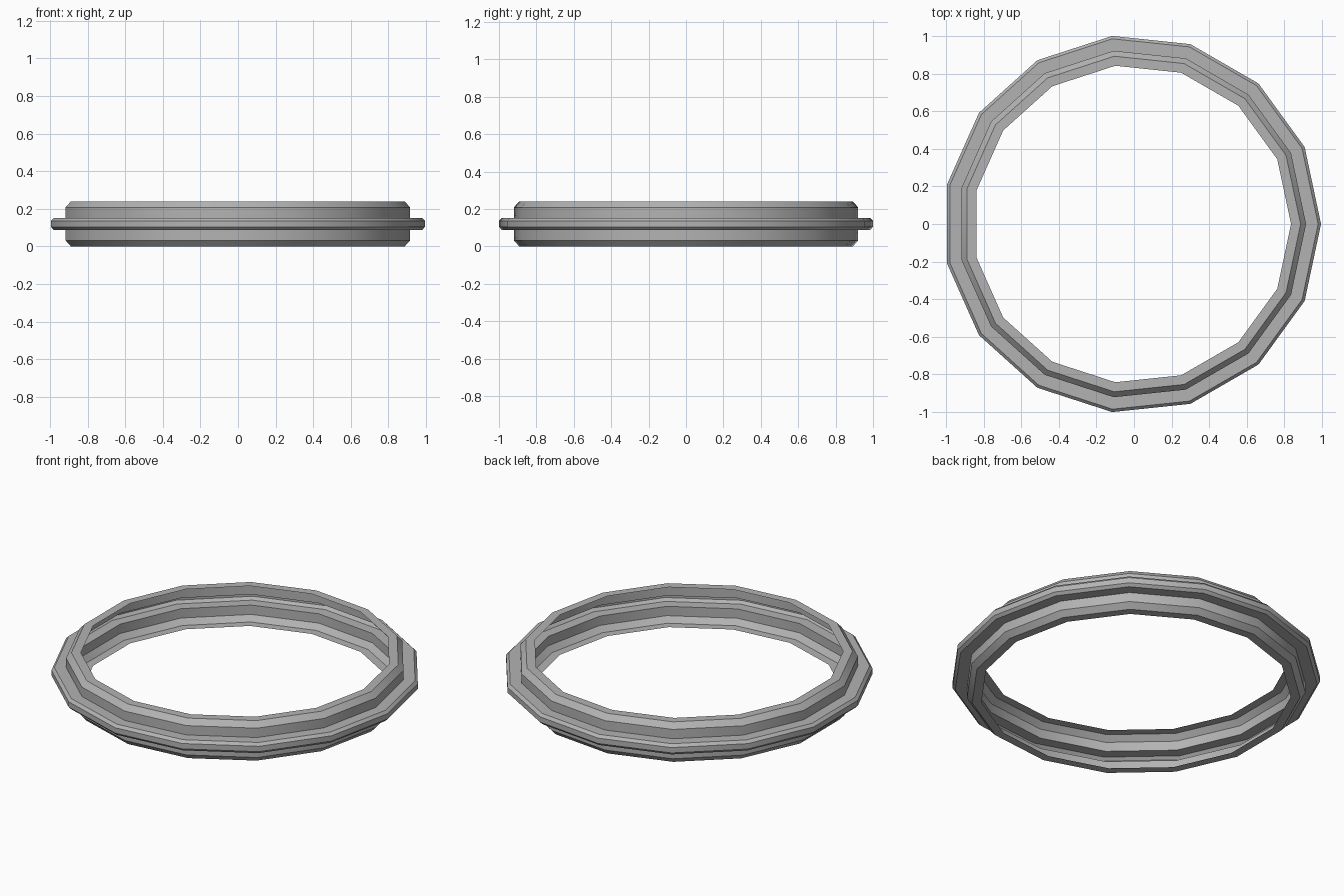
import bpy
import bmesh
from math import cos, sin, tau, radians

cube = bpy.data.objects.get("Cube")
if cube:
    bpy.data.objects.remove(cube, do_unlink=True)

SIDES = 15
HEIGHT = 0.24
CENTRE_X = -0.011

# Lower half of the open channel section: (radius, height)
lower = [(0.846, 0), (0.897, 0), (0.926, 0.032), (0.926, 0.088),
         (0.99, 0.088), (1.0055, 0.104)]
profile = lower + [(r, HEIGHT - z) for r, z in reversed(lower)]

grey = bpy.data.materials.new("mid grey")
grey.use_nodes = True
colour = (0.45, 0.45, 0.45, 1)
grey.diffuse_color = colour
grey.node_tree.nodes["Principled BSDF"].inputs["Base Color"].default_value = colour

# Sweep the section around the ring, leaving the inner side open
bm = bmesh.new()
rings = []
for r, z in profile:
    rings.append([bm.verts.new((CENTRE_X + r * cos(tau * i / SIDES),
                                r * sin(tau * i / SIDES), z))
                  for i in range(SIDES)])
for a, b in zip(rings, rings[1:]):
    for i in range(SIDES):
        j = (i + 1) % SIDES
        bm.faces.new((a[i], a[j], b[j], b[i]))

mesh = bpy.data.meshes.new("flanged_ring")
bm.to_mesh(mesh)
bm.free()
mesh.materials.append(grey)
ring = bpy.data.objects.new("flanged_ring", mesh)
bpy.context.collection.objects.link(ring)

# Smooth around the ring, sharp across the section
bpy.ops.object.select_all(action="DESELECT")
ring.select_set(True)
bpy.context.view_layer.objects.active = ring
bpy.ops.object.shade_smooth_by_angle(angle=radians(30))
